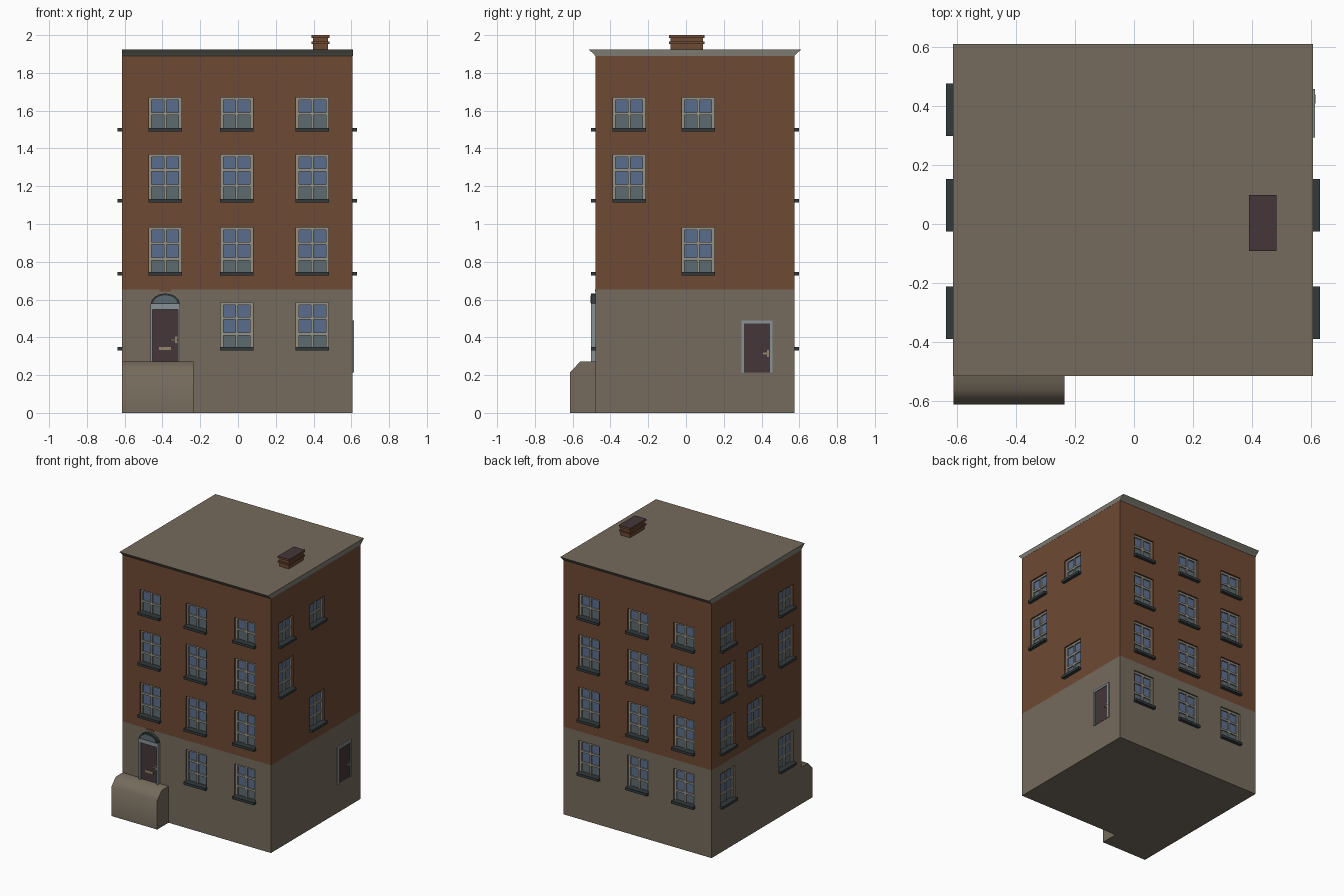
import bpy, bmesh, math
from mathutils import Vector, Matrix

if "Cube" in bpy.data.objects:
    bpy.data.objects.remove(bpy.data.objects["Cube"])


def material(name, r, g, b):
    m = bpy.data.materials.new(name)
    m.diffuse_color = (r, g, b, 1)
    m.use_nodes = True
    m.node_tree.nodes["Principled BSDF"].inputs["Base Color"].default_value = m.diffuse_color
    return m


STONE = material("stone", 0.178, 0.147, 0.108)
BRICK = material("brick", 0.158, 0.068, 0.034)
FRAME = material("window_frame", 0.30, 0.285, 0.235)
TRIM = material("pale_trim", 0.25, 0.29, 0.31)
EAVE = material("eave_grey", 0.20, 0.195, 0.165)
SLATE = material("dark_slate", 0.032, 0.042, 0.044)
DOOR = material("dark_door", 0.058, 0.037, 0.040)
GLASS = material("blue_glass", 0.105, 0.155, 0.27)
LOW_GLASS = material("grey_glass", 0.11, 0.145, 0.165)
METAL = material("handle_metal", 0.30, 0.23, 0.15)

# Body extents
X0, X1, Y0, Y1 = -0.613, 0.607, -0.48, 0.575
SPLIT, TOP = 0.652, 1.895


class Part:
    """Collects boxes and prisms into one object."""

    def __init__(self, name, *mats):
        self.name, self.mats, self.bm = name, mats, bmesh.new()

    def box(self, lo, hi, mat=0):
        lo, hi = Vector(lo), Vector(hi)
        size = Vector([abs(d) for d in hi - lo])
        mx = Matrix.Translation((lo + hi) / 2) @ Matrix.Diagonal((*size, 1))
        new = bmesh.ops.create_cube(self.bm, size=1, matrix=mx)
        for f in {f for v in new["verts"] for f in v.link_faces}:
            f.material_index = mat

    def prism(self, profile, lo, hi, axis, mat=0):
        def pt(p, d):
            return (d, p[0], p[1]) if axis == "x" else (p[0], d, p[1])
        a = [self.bm.verts.new(pt(p, lo)) for p in profile]
        b = [self.bm.verts.new(pt(p, hi)) for p in profile]
        n = len(profile)
        faces = [self.bm.faces.new(a), self.bm.faces.new(b[::-1])]
        faces += [self.bm.faces.new((a[i], b[i], b[(i + 1) % n], a[(i + 1) % n])) for i in range(n)]
        for f in faces:
            f.material_index = mat
        bmesh.ops.recalc_face_normals(self.bm, faces=faces)

    def done(self):
        me = bpy.data.meshes.new(self.name)
        self.bm.to_mesh(me)
        self.bm.free()
        for m in self.mats:
            me.materials.append(m)
        ob = bpy.data.objects.new(self.name, me)
        bpy.context.collection.objects.link(ob)
        return ob


# Each wall: (axis of outward direction, sign, plane position)
WALLS = {"front": (1, -1, Y0), "back": (1, 1, Y1), "left": (0, -1, X0), "right": (0, 1, X1)}


def wall_box(part, wall, u0, u1, out0, out1, z0, z1, mat=0):
    axis, sign, pos = WALLS[wall]
    a, b = pos + sign * out0, pos + sign * out1
    if axis:
        part.box((u0, a, z0), (u1, b, z1), mat)
    else:
        part.box((a, u0, z0), (b, u1, z1), mat)


# Window rows: (bottom, top, pane rows); columns differ by wall
ROWS = [(0.335, 0.584, 3), (0.732, 0.981, 3), (1.119, 1.369, 3), (1.495, 1.671, 2)]
XC, YC = (-0.386, -0.007, 0.394), (-0.301, 0.064, 0.387)
LAYOUT = {
    "front": [(c, r) for c in XC for r in range(4) if not (c == XC[0] and r == 0)],
    "back": [(c, r) for c in XC for r in range(4)],
    "left": [(YC[0], 0), (YC[0], 2), (YC[0], 3), (YC[1], 1), (YC[1], 2)] + [(YC[2], r) for r in range(4)],
    "right": [(YC[0], 2), (YC[0], 3), (YC[1], 1), (YC[1], 3)],
}
HALF, DEPTH, BAR = 0.086, 0.026, 0.007

cutter_part = Part("window_cutter")
for wall, spots in LAYOUT.items():
    win = Part(wall + "_windows", FRAME, GLASS, LOW_GLASS)
    sills = Part(wall + "_sills", SLATE)
    for c, r in spots:
        z0, z1, n = ROWS[r]
        l, rt = c - HALF, c + HALF
        wall_box(cutter_part, wall, l, rt, -DEPTH, 0.05, z0, z1)
        step = (z1 - z0) / n
        # panes, the lowest row greyer
        wall_box(win, wall, l, rt, -DEPTH - 0.004, -0.022, z0, z0 + step, 2)
        wall_box(win, wall, l, rt, -DEPTH - 0.004, -0.022, z0 + step, z1, 1)
        # outer frame and glazing bars
        for a, b in ((l, l + 0.015), (rt - 0.015, rt), (c - BAR, c + BAR)):
            wall_box(win, wall, a, b, -0.024, -0.012, z0, z1)
        wall_box(win, wall, l, rt, -0.024, -0.012, z1 - 0.014, z1)
        for i in range(1, n):
            z = z0 + step * i
            wall_box(win, wall, l, rt, -0.024, -0.013, z - BAR, z + BAR)
        wall_box(sills, wall, c - 0.089, c + 0.089, -0.024, 0.024, z0 - 0.005, z0 + 0.014)
    win.done()
    sills.done()
cutter = cutter_part.done()
cutter.hide_render = True

# Walls: stone ground floor and brick upper floors, with window recesses
for name, mat, z0, z1 in (("ground_floor", STONE, 0, SPLIT), ("upper_floors", BRICK, SPLIT, TOP)):
    p = Part(name, mat)
    p.box((X0, Y0, z0), (X1, Y1, z1))
    ob = p.done()
    mod = ob.modifiers.new("recesses", "BOOLEAN")
    mod.object, mod.operation, mod.solver = cutter, "DIFFERENCE", "EXACT"
    bpy.context.view_layer.update()
    me = bpy.data.meshes.new_from_object(ob.evaluated_get(bpy.context.evaluated_depsgraph_get()))
    ob.modifiers.clear()
    me.materials.clear()
    me.materials.append(mat)
    for f in me.polygons:
        f.material_index = 0
    ob.data = me
bpy.data.objects.remove(cutter)

# Roof slab with eaves flaring to front and back
roof = Part("roof", EAVE, STONE)
roof.prism([(Y0, 1.89), (Y1, 1.89), (Y1 + 0.012, 1.903), (Y1 + 0.036, 1.925),
            (Y0 - 0.036, 1.925), (Y0 - 0.012, 1.903)], X0 - 0.001, X1 + 0.001, "x")
for f in roof.bm.faces:
    f.normal_update()
    f.material_index = 1 if f.normal.z > 0.9 else 0
roof.done()

# Chimney with two projecting courses and a dark top
ch = Part("chimney", BRICK, DOOR)
for grow, z0, z1 in ((0, 1.92, 1.99), (0.008, 1.954, 1.965), (0.008, 1.986, 2.0)):
    ch.box((0.398 - grow, -0.083 - grow, z0), (0.476 + grow, 0.09 + grow, z1))
for f in ch.bm.faces:
    if f.calc_center_median().z > 1.999:
        f.material_index = 1
ch.done()

# Entrance platform with a softened front edge
porch = Part("entrance_platform", STONE)
porch.prism([(Y0 + 0.01, 0), (-0.613, 0), (-0.613, 0.215), (-0.56, 0.272), (Y0 + 0.01, 0.272)],
            X0, -0.235, "x")
ob = porch.done()
bpy.context.view_layer.objects.active = ob
ob.select_set(True)
bpy.ops.object.shade_smooth_by_angle(angle=math.radians(60))
ob.select_set(False)

# Front door with posts, lintel, letter plate and handle
C = -0.385
fd = Part("front_door", DOOR, TRIM, METAL)
wall_box(fd, "front", C - 0.07, C + 0.07, -0.01, 0.008, 0.272, 0.55)
for s in (-1, 1):
    wall_box(fd, "front", C + s * 0.068, C + s * 0.079, -0.01, 0.024, 0.272, 0.55, 1)
wall_box(fd, "front", C - 0.079, C + 0.079, -0.01, 0.024, 0.547, 0.576, 1)
wall_box(fd, "front", C - 0.033, C + 0.03, 0.005, 0.013, 0.333, 0.35, 2)
wall_box(fd, "front", C + 0.028, C + 0.064, 0.005, 0.018, 0.38, 0.39, 2)
wall_box(fd, "front", C + 0.052, C + 0.064, 0.005, 0.014, 0.37, 0.405, 2)
fd.done()


# Arched fanlight above the front door
def arch(w, h, base):
    return [(C + w * math.cos(math.pi * i / 8), base + h * math.sin(math.pi * i / 8)) for i in range(9)]


fan = Part("fanlight", SLATE, LOW_GLASS)
fan.prism(arch(0.077, 0.056, 0.576), Y0 + 0.01, Y0 - 0.022, "y")
fan.prism(arch(0.063, 0.041, 0.581), Y0 - 0.02, Y0 - 0.025, "y", 1)
fan.done()

# Small brick keystone plate
key = Part("keystone", BRICK)
wall_box(key, "front", C - 0.03, C + 0.03, -0.005, 0.003, 0.643, SPLIT)
key.done()

# Side door
sd = Part("side_door", DOOR, TRIM, METAL)
wall_box(sd, "right", 0.306, 0.446, -0.01, 0.002, 0.213, 0.475)
for a, b in ((0.294, 0.308), (0.444, 0.458)):
    wall_box(sd, "right", a, b, -0.01, 0.007, 0.213, 0.489, 1)
wall_box(sd, "right", 0.294, 0.458, -0.01, 0.007, 0.474, 0.489, 1)
wall_box(sd, "right", 0.408, 0.44, 0, 0.008, 0.31, 0.32, 2)
wall_box(sd, "right", 0.43, 0.44, 0, 0.006, 0.297, 0.332, 2)
sd.done()
